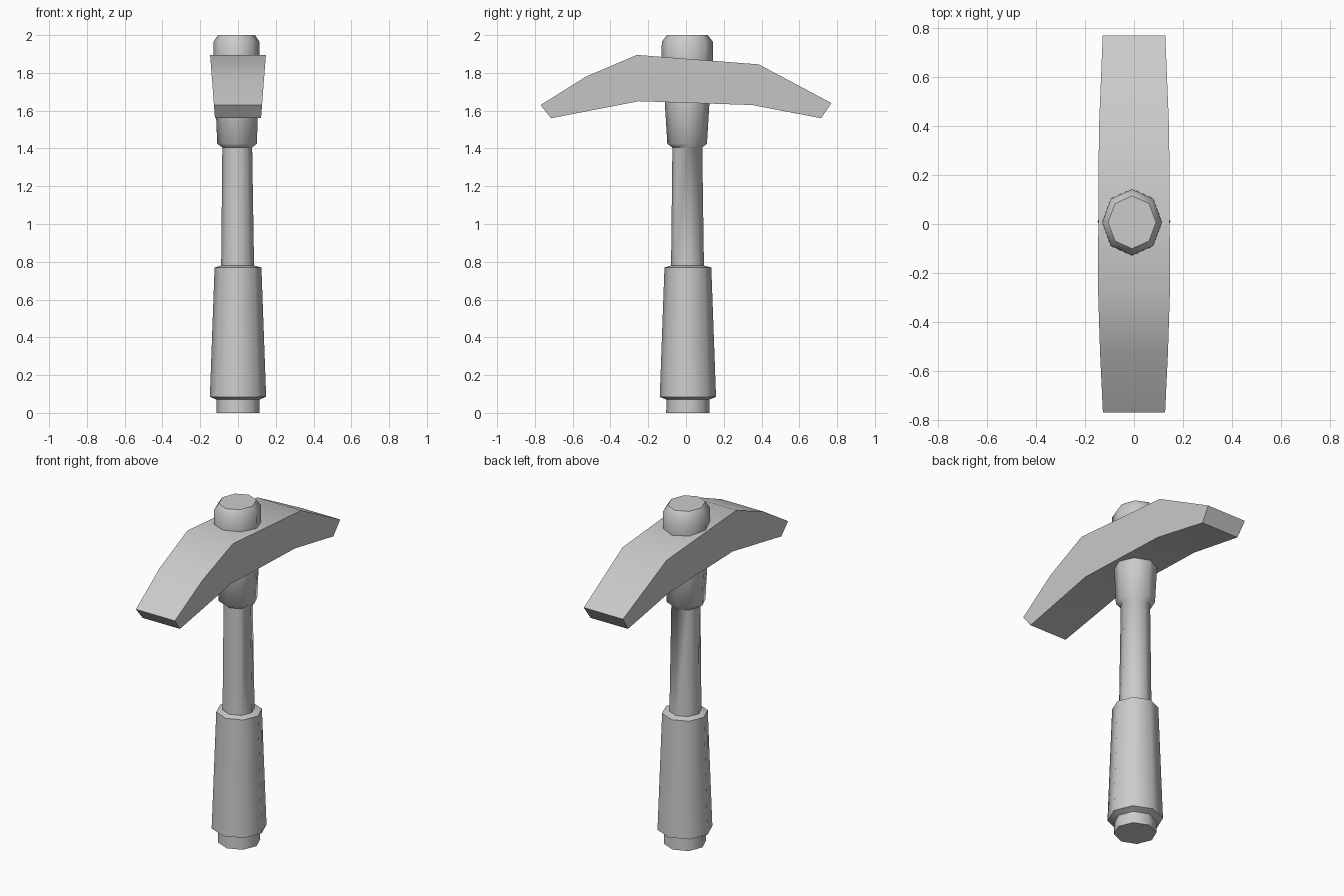
import bpy, bmesh, math

if "Cube" in bpy.data.objects:
    bpy.data.objects.remove(bpy.data.objects["Cube"])


def finish(name, bm, angle):
    bmesh.ops.recalc_face_normals(bm, faces=bm.faces)
    me = bpy.data.meshes.new(name)
    bm.to_mesh(me)
    bm.free()
    ob = bpy.data.objects.new(name, me)
    bpy.context.collection.objects.link(ob)
    bpy.ops.object.select_all(action='DESELECT')
    ob.select_set(True)
    bpy.context.view_layer.objects.active = ob
    bpy.ops.object.shade_smooth_by_angle(angle=math.radians(angle))
    return ob


def lathe(name, rings, sides=8):
    """Eight-sided stack of rings: (z, centre x, centre y, radius x, radius y)."""
    bm = bmesh.new()
    loops = []
    for z, cx, cy, rx, ry in rings:
        loops.append([bm.verts.new((cx + rx * math.cos(i * math.tau / sides),
                                    cy + ry * math.sin(i * math.tau / sides), z))
                      for i in range(sides)])
    for a, b in zip(loops, loops[1:]):
        for i in range(sides):
            j = (i + 1) % sides
            bm.faces.new((a[i], a[j], b[j], b[i]))
    bm.faces.new(loops[0][::-1])
    bm.faces.new(loops[-1])
    return finish(name, bm, 50)


# Handle: butt, thick grip, slim shaft, collar and rounded cap in one stack
lathe("handle", [
    (0.00, 0.0, 0.01, 0.115, 0.115),
    (0.07, 0.0, 0.01, 0.113, 0.113),
    (0.085, 0.0, 0.01, 0.149, 0.149),
    (0.77, 0.0, 0.01, 0.124, 0.124),
    (0.78, -0.002, 0.008, 0.087, 0.087),
    (1.405, -0.004, 0.007, 0.079, 0.079),
    (1.425, -0.005, 0.006, 0.105, 0.105),
    (1.64, -0.006, 0.006, 0.113, 0.118),
    (1.87, -0.008, 0.007, 0.123, 0.137),
    (1.965, -0.008, 0.007, 0.122, 0.135),
    (2.00, -0.008, 0.007, 0.098, 0.108),
])

# Pick head: side profile (y, z), widening from bottom to top
profile = [(-0.77, 1.63), (-0.53, 1.78), (-0.26, 1.895), (0.385, 1.845), (0.77, 1.64),
           (0.715, 1.56), (0.35, 1.63), (-0.25, 1.65), (-0.715, 1.56)]
bm = bmesh.new()
sides = [[bm.verts.new((s * (0.122 + 0.076 * (z - 1.56)), y, z)) for y, z in profile]
         for s in (-1, 1)]
left, right = sides
n = len(profile)
for i in range(n):
    j = (i + 1) % n
    bm.faces.new((left[i], left[j], right[j], right[i]))
bm.faces.new(left)
bm.faces.new(right[::-1])
finish("pick_head", bm, 40)
